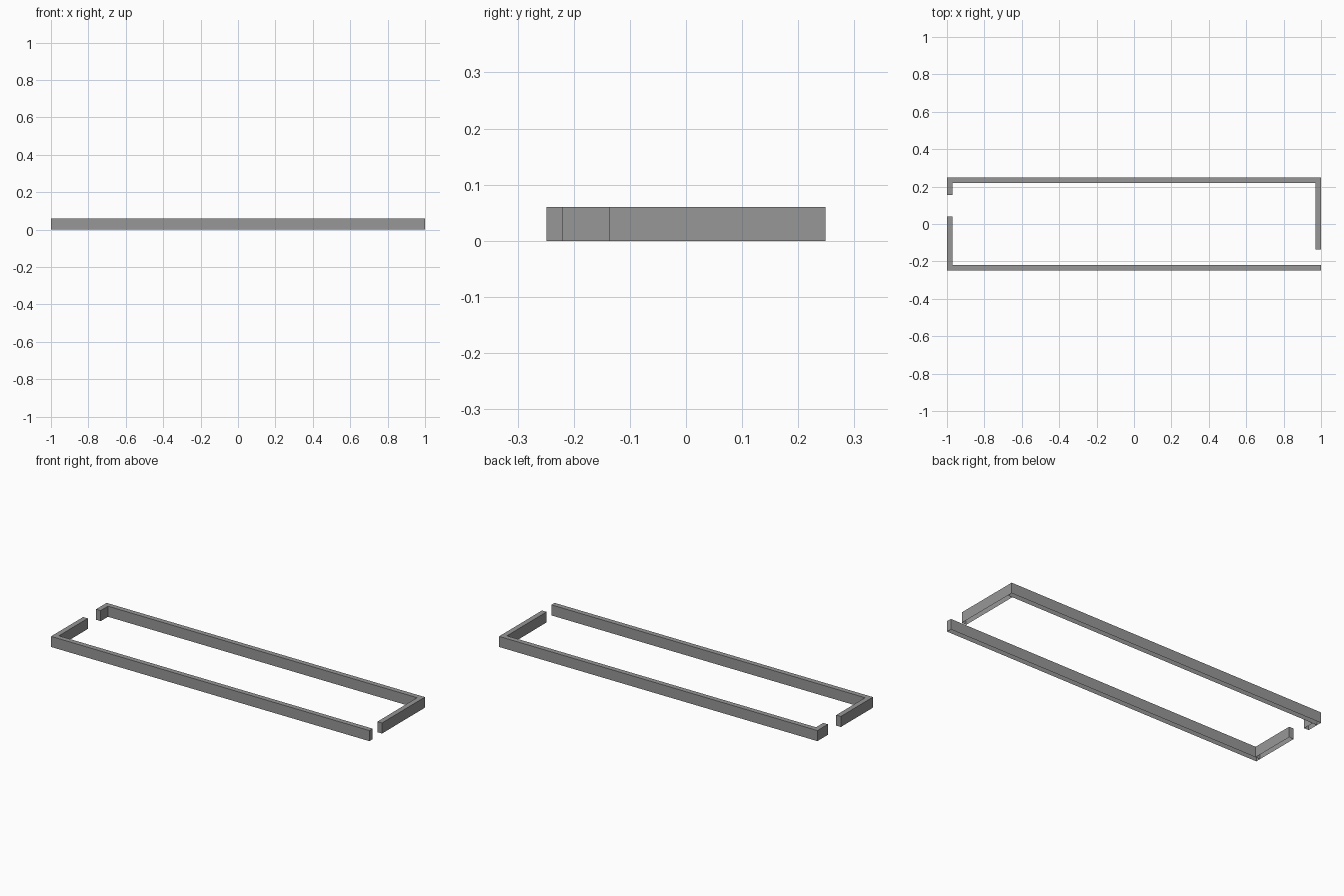
import bpy
import bmesh

if "Cube" in bpy.data.objects:
    bpy.data.objects.remove(bpy.data.objects["Cube"])

HEIGHT = 0.06   # wall height
T = 0.029       # wall thickness
X, Y = 1.0, 0.249  # outer half sizes

# Dark grey wall colour
grey = bpy.data.materials.new("dark_grey")
grey.diffuse_color = (0.31, 0.31, 0.31, 1)
grey.use_nodes = True
grey.node_tree.nodes["Principled BSDF"].inputs["Base Color"].default_value = grey.diffuse_color


def wall(name, x0, x1, y0, y1):
    """Open-bottomed box wall standing on the ground between the limits."""
    bpy.ops.mesh.primitive_cube_add(
        size=1, location=((x0 + x1) / 2, (y0 + y1) / 2, HEIGHT / 2))
    ob = bpy.context.object
    ob.name = name
    ob.scale = (x1 - x0, y1 - y0, HEIGHT)
    bpy.ops.object.transform_apply(location=False, rotation=False, scale=True)
    ob.data.materials.append(grey)
    # Leave the underside open
    bm = bmesh.new()
    bm.from_mesh(ob.data)
    bm.normal_update()
    under = [f for f in bm.faces if f.normal.z < -0.5]
    bmesh.ops.delete(bm, geom=under, context='FACES_ONLY')
    bm.to_mesh(ob.data)
    bm.free()


# Long walls
wall("front_wall", -X, X, -Y, -Y + T)
wall("back_wall", -X, X, Y - T, Y)

# Right end wall, with a doorway next to the front wall
wall("right_wall", X - T, X, -0.136, Y - T)

# Left end wall, split by a doorway
wall("left_wall_front", -X, -X + T, -Y + T, 0.039)
wall("left_wall_back", -X, -X + T, 0.155, Y - T)
